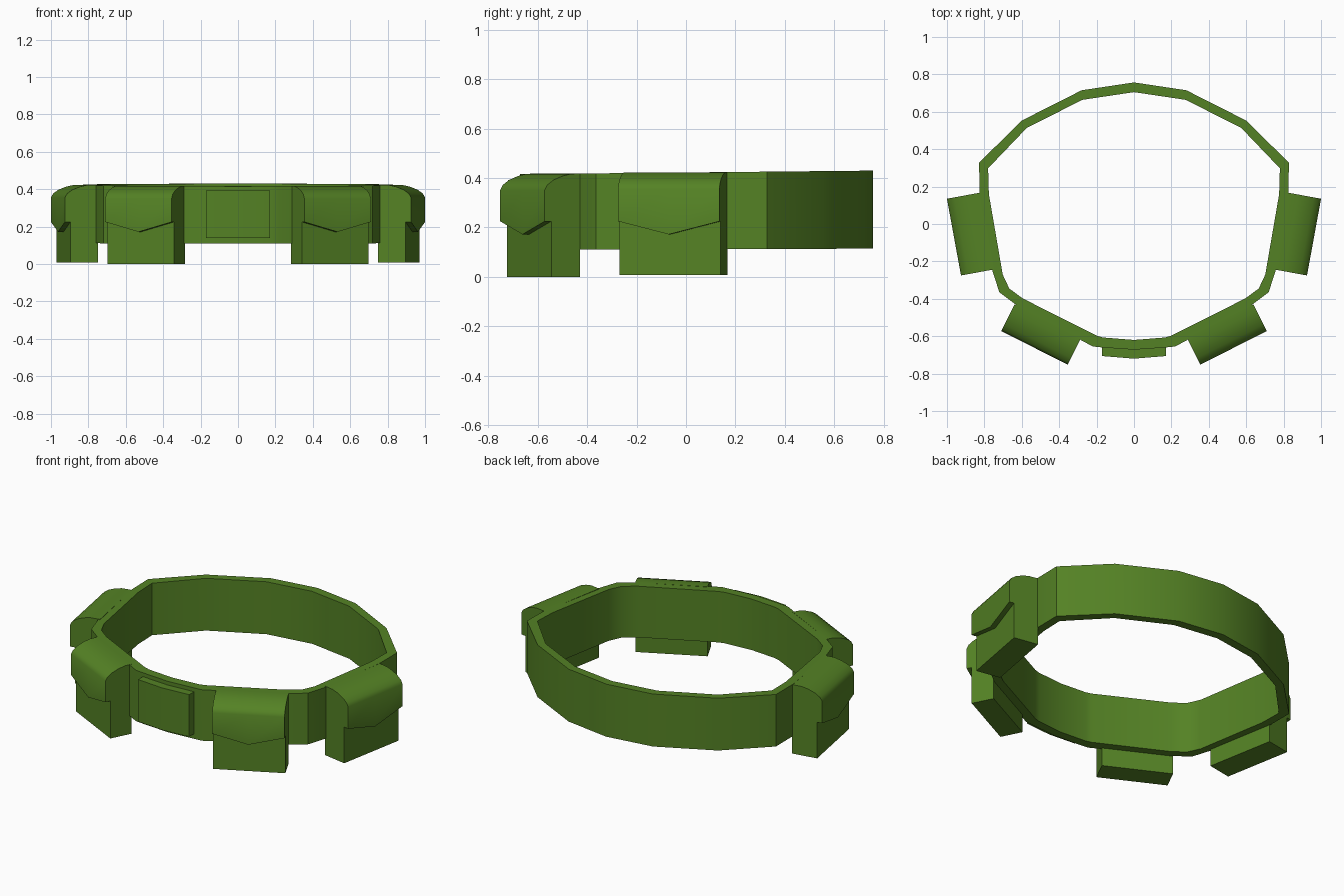
import bpy, bmesh, math
from mathutils import Vector

if "Cube" in bpy.data.objects:
    bpy.data.objects.remove(bpy.data.objects["Cube"])

green = bpy.data.materials.new("olive_green")
green.diffuse_color = (0.089, 0.223, 0.018, 1)
green.use_nodes = True
green.node_tree.nodes["Principled BSDF"].inputs["Base Color"].default_value = green.diffuse_color


def finish(name, bm, angle=30):
    bmesh.ops.recalc_face_normals(bm, faces=bm.faces)
    me = bpy.data.meshes.new(name)
    bm.to_mesh(me)
    bm.free()
    me.materials.append(green)
    me.shade_smooth()
    me.set_sharp_from_angle(angle=math.radians(angle))
    ob = bpy.data.objects.new(name, me)
    bpy.context.collection.objects.link(ob)
    return ob


def loft(name, sections, closed=False):
    """Join equal closed sections into a solid (or a ring if closed)."""
    bm = bmesh.new()
    rows = [[bm.verts.new(p) for p in s] for s in sections]
    n = len(rows[0])
    for i in range(len(rows) if closed else len(rows) - 1):
        a, b = rows[i], rows[(i + 1) % len(rows)]
        for j in range(n):
            k = (j + 1) % n
            bm.faces.new((a[j], a[k], b[k], b[j]))
    if not closed:
        bm.faces.new(rows[0])
        bm.faces.new(rows[-1])
    return finish(name, bm)


def mirrored(half):
    """Half outline from back centre to front centre -> full loop."""
    return half + [(-x, y) for x, y in half[-2:0:-1]]


# belt band: slightly taller toward the back
outer = mirrored([(0, .757), (.28, .715), (.60, .553), (.828, .328), (.826, .16),
                  (.757, -.25), (.72, -.365), (.62, -.44), (.22, -.655), (.17, -.66), (0, -.672)])
inner = mirrored([(0, .705), (.275, .664), (.572, .515), (.78, .298), (.776, .16),
                  (.702, -.27), (.667, -.345), (.595, -.398), (.20, -.597), (.165, -.607), (0, -.62)])


def top(y):
    return .4225 + .01 * y


def bottom(y):
    return .112 + .003 * y


loft("belt_band", [[(ox, oy, bottom(oy)), (ox, oy, top(oy)), (ix, iy, top(iy)), (ix, iy, bottom(iy))]
                   for (ox, oy), (ix, iy) in zip(outer, inner)], closed=True)


# pouches: body with an overhanging rounded flap ending in a shallow point
def pouch(name, mid, normal, width, depth, z0, z1):
    n = Vector((normal[0], normal[1], 0)).normalized()
    t = Vector((-n.y, n.x, 0))
    sections = []
    for s, lip in ((-.5, .225), (0, .172), (.5, .225)):
        prof = [(-.008, z0), (depth - .03, z0), (depth - .03, lip), (depth, lip),
                (depth, z1 - .067), (depth - .012, z1 - .046), (depth - .04, z1 - .026),
                (depth - .08, z1 - .01), (depth - .12, z1 - .001), (-.008, z1)]
        base = Vector((mid[0], mid[1], 0)) + t * (s * width)
        sections.append([base + n * (d - depth) + Vector((0, 0, z)) for d, z in prof])
    return loft(name, sections)


for side, sx in (("right", 1), ("left", -1)):
    pouch("side_pouch_" + side, (sx * .9625, -.07), (sx * .984, -.18), .417, .172, .008, .423)
    pouch("front_pouch_" + side, (sx * .5325, -.662), (sx * .452, -.892), .398, .152, 0, .418)

# buckle plate with a slight central bend
loft("buckle_plate", [[(x, y, .14), (x, y, .393), (x, y + .06, .393), (x, y + .06, .14)]
                      for x, y in ((-.17, -.706), (0, -.72), (.17, -.706))])
